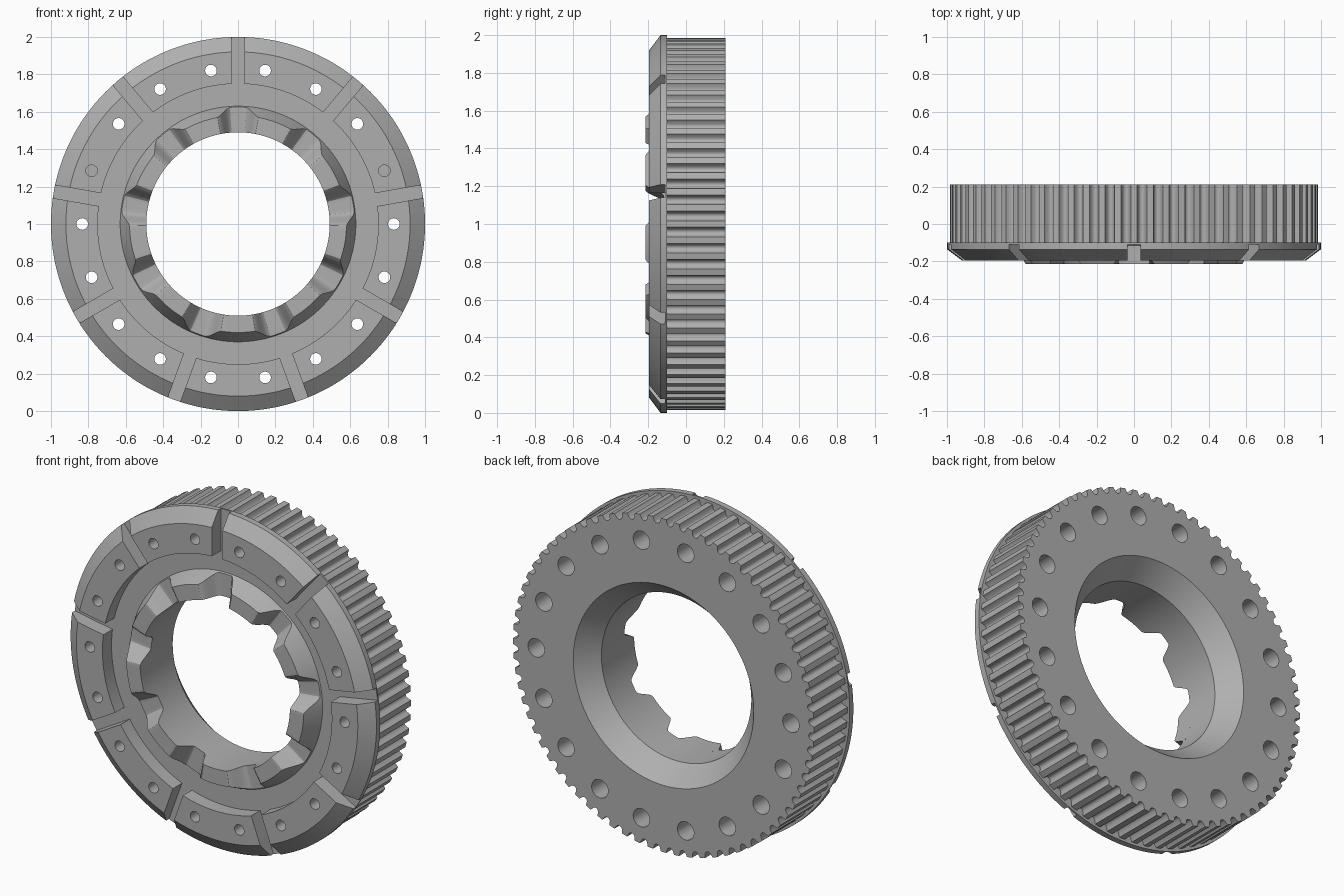
import bpy
import bmesh
from math import sin, cos, pi, radians, sqrt
from mathutils import Matrix, Vector

if "Cube" in bpy.data.objects:
    bpy.data.objects.remove(bpy.data.objects["Cube"], do_unlink=True)

TEETH, LOBES, HOLES = 72, 9, 18
FLOOR = -0.11  # depth of the front recess

steel = bpy.data.materials.new("grey_steel")
steel.use_nodes = True
GREY = (0.43, 0.43, 0.43, 1)
steel.diffuse_color = GREY
steel.node_tree.nodes["Principled BSDF"].inputs["Base Color"].default_value = GREY


def add_object(name, bm):
    bmesh.ops.recalc_face_normals(bm, faces=bm.faces)
    mesh = bpy.data.meshes.new(name)
    bm.to_mesh(mesh)
    bm.free()
    mesh.materials.append(steel)
    obj = bpy.data.objects.new(name, mesh)
    bpy.context.collection.objects.link(obj)
    return obj


def ring(name, segments, section):
    """Sweep a closed (radius, y) section, which may vary with angle, around the axle."""
    bm = bmesh.new()
    loops = []
    for i in range(segments):
        a = 2 * pi * i / segments
        loops.append([bm.verts.new((r * sin(a), y, 1 + r * cos(a))) for r, y in section(a)])
    for i, loop in enumerate(loops):
        after = loops[(i + 1) % segments]
        for j in range(len(loop)):
            k = (j + 1) % len(loop)
            bm.faces.new((loop[j], loop[k], after[k], after[j]))
    return add_object(name, bm)


def around(angle):
    return Matrix.Translation((0, 0, 1)) @ Matrix.Rotation(angle, 4, 'Y')


def hole_cutter(name, radius, y0, y1):
    bm = bmesh.new()
    for i in range(HOLES):
        place = around(radians(10) + 2 * pi * i / HOLES) @ Matrix.Translation((0, (y0 + y1) / 2, 0.833))
        bmesh.ops.create_cone(bm, cap_ends=True, segments=24, radius1=radius, radius2=radius,
                              depth=y1 - y0, matrix=place @ Matrix.Rotation(pi / 2, 4, 'X'))
    return add_object(name, bm)


def slot_cutter(name):
    bm = bmesh.new()
    for i in range(LOBES):
        place = around(2 * pi * i / LOBES) @ Matrix.Translation((0, FLOOR - 0.1, 0.87))
        bmesh.ops.create_cube(bm, size=1, matrix=place @ Matrix.Diagonal((0.07, 0.2, 0.36, 1)))
    return add_object(name, bm)


def cut(obj, cutters):
    for cutter in cutters:
        mod = obj.modifiers.new("cut", 'BOOLEAN')
        mod.operation = 'DIFFERENCE'
        mod.solver = 'EXACT'
        mod.object = cutter
    graph = bpy.context.evaluated_depsgraph_get()
    mesh = bpy.data.meshes.new_from_object(obj.evaluated_get(graph))
    obj.modifiers.clear()
    obj.data = mesh


# Toothed wheel: rounded belt grooves outside, flared bore at the back
def wheel_section(a):
    x = (a * TEETH / (2 * pi)) % 1 - 0.5
    tip = 0.985 - 0.035 * sqrt(max(0, 1 - (x / 0.3) ** 2))
    return [(tip, -0.1), (tip, 0.21), (0.59, 0.21), (0.49, 0.09), (0.49, -0.1)]


# Bevelled front flange with a recessed floor
def flange_section(a):
    return [(1, -0.1), (1, -0.135), (0.92, -0.195), (0.75, -0.195),
            (0.75, FLOOR), (0.49, FLOOR), (0.49, -0.1)]


# Tapered crown with rounded grooves in line with the flange slots
def crown_section(a):
    pitch = 360 / LOBES
    d = abs((a * 180 / pi + pitch / 2) % pitch - pitch / 2)
    t = min(1, max(0, (d - 3.5) / 8))
    t = t * t * (3 - 2 * t)
    return [(0.63, FLOOR), (0.625 - 0.045 * t, FLOOR - 0.008 - 0.097 * t),
            (0.49, FLOOR - 0.008 - 0.097 * t), (0.49, FLOOR)]


wheel = ring("toothed_wheel", TEETH * 10, wheel_section)
flange = ring("front_flange", 360, flange_section)
crown = ring("lobed_crown", 360, crown_section)

# Bolt holes, rear counterbores and radial slots
bolts = hole_cutter("bolt_cutter", 0.031, -0.4, 0.4)
bores = hole_cutter("counterbore_cutter", 0.054, 0.0, 0.4)
slots = slot_cutter("slot_cutter")
cut(wheel, [bolts, bores])
cut(flange, [bolts, slots])
for cutter in (bolts, bores, slots):
    bpy.data.objects.remove(cutter, do_unlink=True)

# Smooth the round surfaces, keep machined edges sharp
bpy.ops.object.select_all(action='DESELECT')
for obj in (wheel, flange, crown):
    obj.select_set(True)
bpy.context.view_layer.objects.active = wheel
bpy.ops.object.shade_smooth_by_angle(angle=radians(32))
